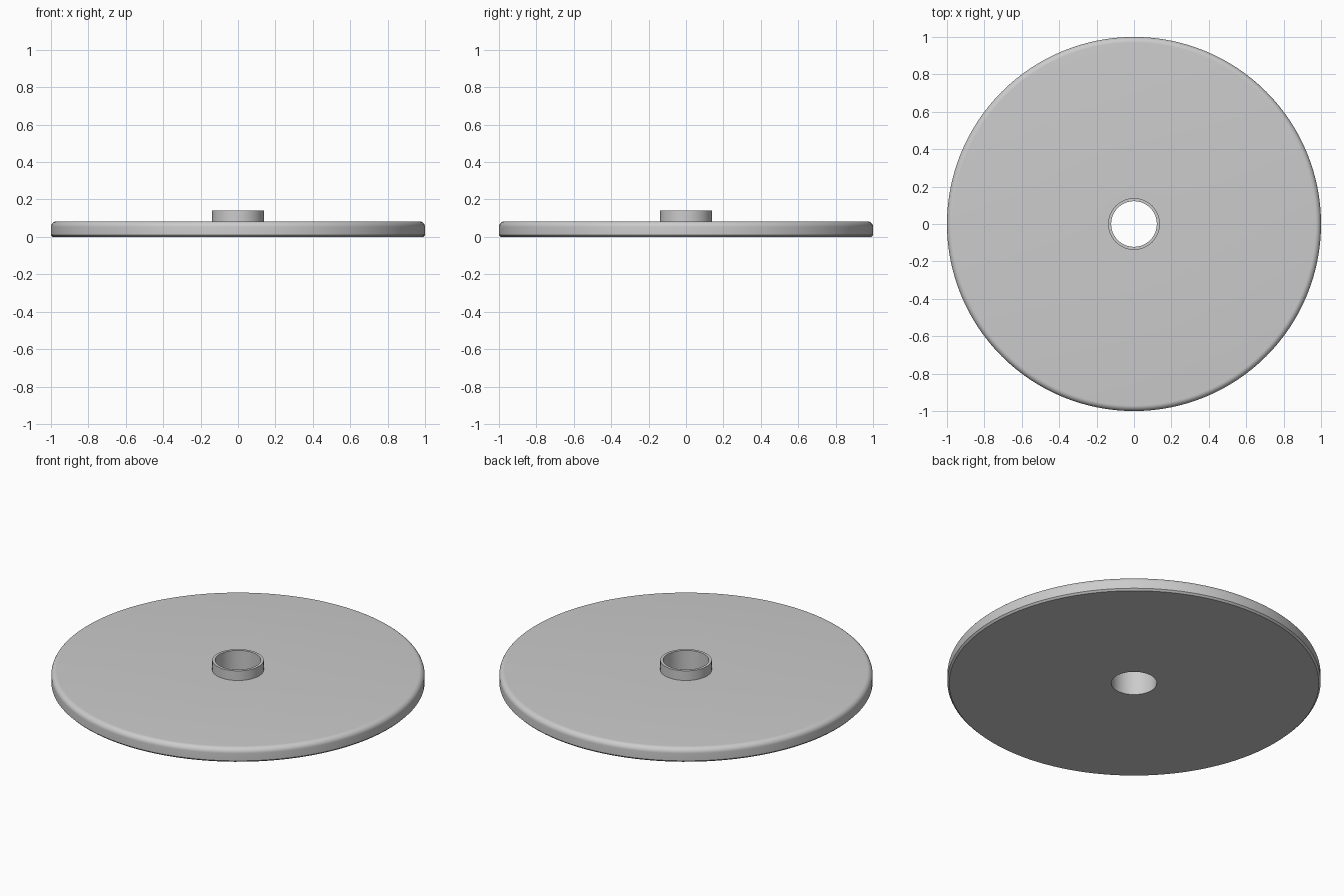
import bpy, bmesh
from math import sin, cos, pi, radians

if "Cube" in bpy.data.objects:
    bpy.data.objects.remove(bpy.data.objects["Cube"])

SEGMENTS = 128


def arc(cr, cz, rad, a0, a1, steps):
    """Points (r, z) along a rounded corner."""
    return [(cr + rad * cos(radians(a0 + (a1 - a0) * i / steps)),
             cz + rad * sin(radians(a0 + (a1 - a0) * i / steps)))
            for i in range(steps + 1)]


def lathe(name, profile):
    """Revolve a closed (r, z) profile around the z axis."""
    bm = bmesh.new()
    rings = [[bm.verts.new((r * cos(2 * pi * s / SEGMENTS), r * sin(2 * pi * s / SEGMENTS), z))
              for r, z in profile] for s in range(SEGMENTS)]
    n = len(profile)
    for s in range(SEGMENTS):
        a, b = rings[s], rings[(s + 1) % SEGMENTS]
        for i in range(n):
            j = (i + 1) % n
            bm.faces.new((a[i], b[i], b[j], a[j]))
    bmesh.ops.recalc_face_normals(bm, faces=bm.faces)
    mesh = bpy.data.meshes.new(name)
    bm.to_mesh(mesh)
    bm.free()
    obj = bpy.data.objects.new(name, mesh)
    bpy.context.collection.objects.link(obj)
    bpy.ops.object.select_all(action='DESELECT')
    obj.select_set(True)
    bpy.context.view_layer.objects.active = obj
    bpy.ops.object.shade_smooth_by_angle(angle=radians(30))
    return obj


bore, hub, thick, top = 0.122, 0.138, 0.083, 0.14
fillet, chamfer = 0.03, 0.01

# Disc with chamfered lower rim, rounded upper rim and a raised collar around the bore
profile = [(bore, 0), (1 - chamfer, 0), (1, chamfer)]
profile += arc(1 - fillet, thick - fillet, fillet, 0, 90, 8)
profile += [(hub, thick), (hub, top), (bore, top)]
lathe("disc_with_collar", profile)
